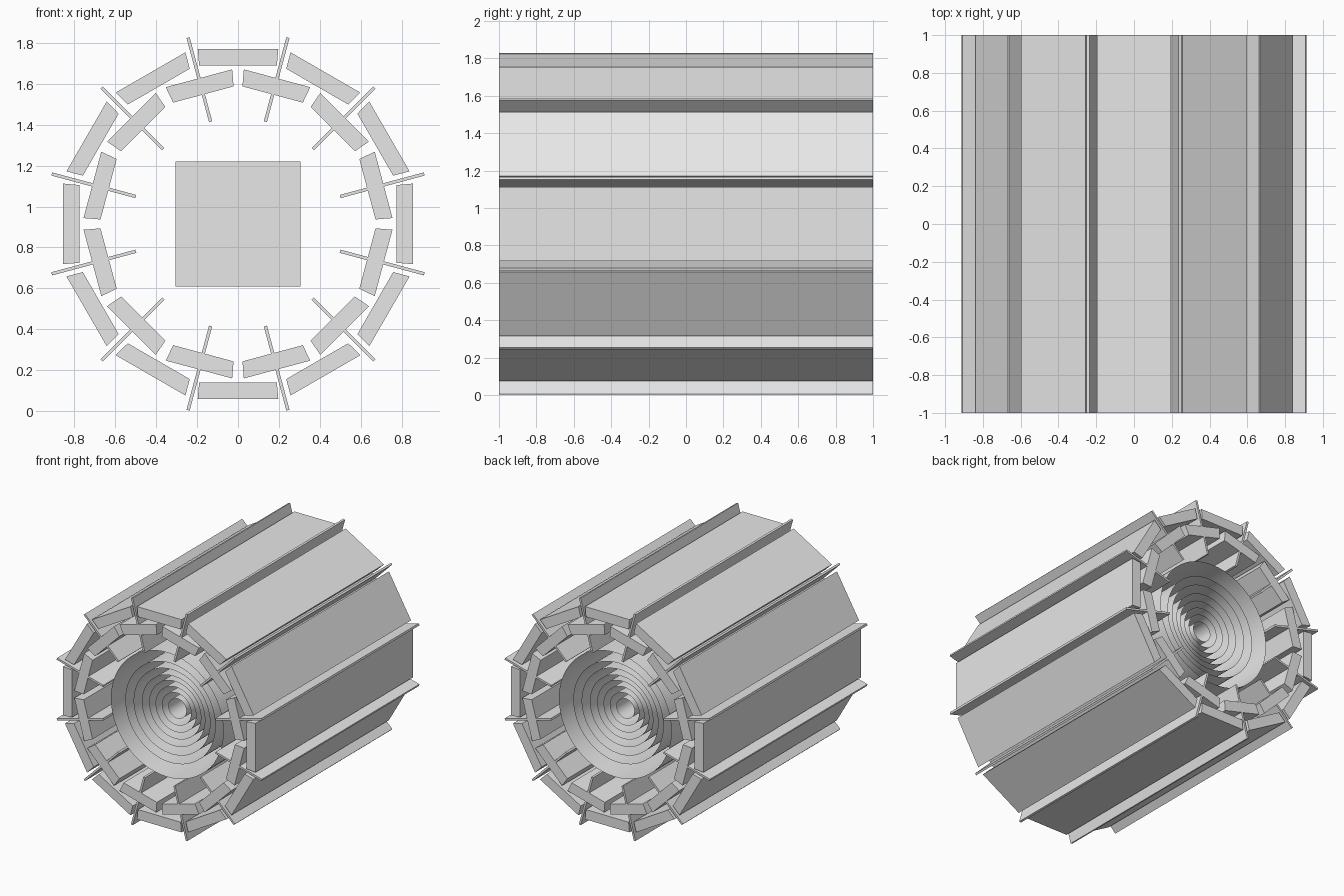
import bpy, bmesh
from math import pi
from mathutils import Matrix

if "Cube" in bpy.data.objects:
    bpy.data.objects.remove(bpy.data.objects["Cube"], do_unlink=True)

MID = 0.915      # height of the barrel axis
HALF = 1.0       # half length of the barrel

grey = bpy.data.materials.new("plain_grey")
grey.use_nodes = True
grey.diffuse_color = (0.8, 0.8, 0.8, 1)
grey.node_tree.nodes["Principled BSDF"].inputs["Base Color"].default_value = (0.8, 0.8, 0.8, 1)


def finish(name, bm, smooth=False):
    mesh = bpy.data.meshes.new(name)
    bm.to_mesh(mesh)
    bm.free()
    mesh.materials.append(grey)
    for poly in mesh.polygons:
        poly.use_smooth = smooth
    obj = bpy.data.objects.new(name, mesh)
    obj.location.z = MID
    bpy.context.collection.objects.link(obj)
    return obj


def slat(name, angle, r_in, r_out, half_in, half_out):
    """Long bar with a trapezoid section, turned about the barrel axis."""
    bm = bmesh.new()
    section = [(-half_in, r_in), (half_in, r_in), (half_out, r_out), (-half_out, r_out)]
    face = bm.faces.new([bm.verts.new((x, -HALF, z)) for x, z in section])
    ext = bmesh.ops.extrude_face_region(bm, geom=[face])
    moved = [v for v in ext["geom"] if isinstance(v, bmesh.types.BMVert)]
    bmesh.ops.translate(bm, verts=moved, vec=(0, 2 * HALF, 0))
    bmesh.ops.recalc_face_normals(bm, faces=bm.faces)
    bmesh.ops.rotate(bm, verts=bm.verts, matrix=Matrix.Rotation(angle, 3, "Y"))
    finish(name, bm)


# Two staggered rings of slats, with radial fins through the inner ring
for i in range(12):
    turn = i * pi / 6
    between = turn + pi / 12
    slat(f"outer_slat_{i + 1}", turn, 0.775, 0.855, 0.19 if i % 3 == 0 else 0.175, 0.197)
    slat(f"inner_slat_{i + 1}", between, 0.655, 0.737, 0.153, 0.168)
    slat(f"radial_fin_{i + 1}", between, 0.517, 0.943, 0.008, 0.008)

# Nested open tubes, shorter towards the axis
for i, (radius, half) in enumerate([(0.5, 0.9), (0.4, 0.86), (0.34, 0.84), (0.28, 0.82),
                                    (0.23, 0.8), (0.18, 0.79), (0.13, 0.78), (0.08, 0.77)]):
    bm = bmesh.new()
    bmesh.ops.create_cone(bm, cap_ends=False, segments=64, radius1=radius,
                          radius2=radius, depth=2 * half)
    bmesh.ops.rotate(bm, verts=bm.verts, matrix=Matrix.Rotation(pi / 2, 3, "X"))
    finish(f"core_tube_{i + 1}", bm, smooth=True)

# Block at the centre
bm = bmesh.new()
bmesh.ops.create_cube(bm, size=0.61)
finish("core_block", bm)
